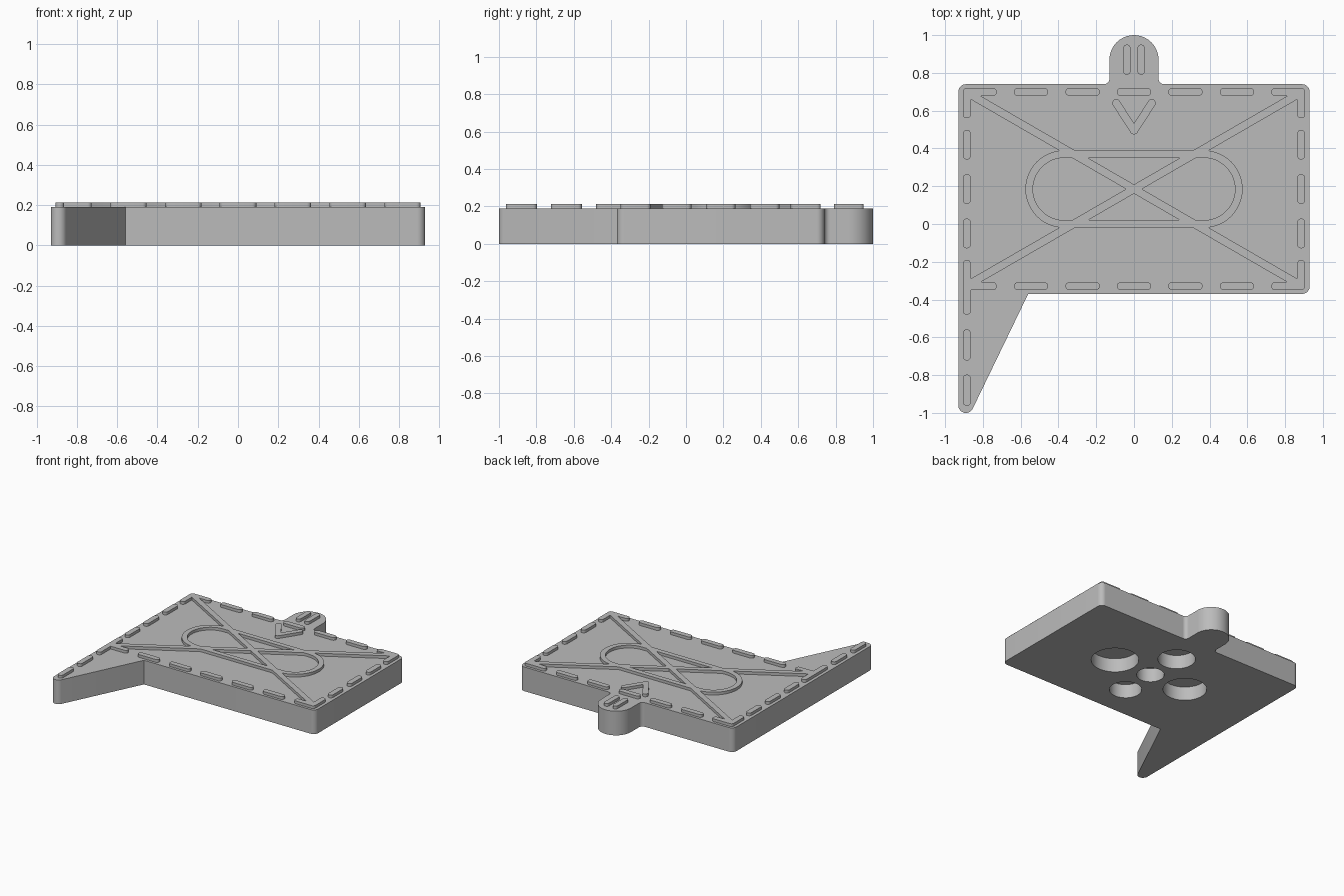
import bpy
import bmesh
import math
from mathutils import Vector

cube = bpy.data.objects.get("Cube")
if cube:
    bpy.data.objects.remove(cube, do_unlink=True)

BASE, TOP = 0.19, 0.212      # plate height and ridge height
MID = 0.185                  # y of the centre of the rectangle
W = 0.042                    # ridge width

grey = bpy.data.materials.new("plain_grey")
grey.use_nodes = True
grey.diffuse_color = (0.5, 0.5, 0.5, 1)
grey.node_tree.nodes["Principled BSDF"].inputs["Base Color"].default_value = (0.5, 0.5, 0.5, 1)


def rounded(corners, steps=10):
    """Outline of a polygon given as (x, y, corner radius)."""
    out = []
    n = len(corners)
    for i, (x, y, r) in enumerate(corners):
        p = Vector((x, y))
        if r == 0:
            out.append(p)
            continue
        a = (Vector(corners[i - 1][:2]) - p).normalized()
        b = (Vector(corners[(i + 1) % n][:2]) - p).normalized()
        half = a.angle(b) / 2
        centre = p + (a + b).normalized() * r / math.sin(half)
        start = p + a * r / math.tan(half) - centre
        end = p + b * r / math.tan(half) - centre
        sweep = math.atan2(start.x * end.y - start.y * end.x, start.dot(end))
        for k in range(steps + 1):
            t = sweep * k / steps
            c, s = math.cos(t), math.sin(t)
            q = centre + Vector((start.x * c - start.y * s, start.x * s + start.y * c))
            if not out or (q - out[-1]).length > 1e-4:
                out.append(q)
    if (out[0] - out[-1]).length < 1e-4:
        out.pop()
    return out


def bar(p, q, width=W, steps=8):
    """Round-ended bar from p to q."""
    p, q = Vector(p), Vector(q)
    turn = math.atan2(q.y - p.y, q.x - p.x)
    out = []
    for centre, begin in ((q, turn - math.pi / 2), (p, turn + math.pi / 2)):
        for k in range(steps + 1):
            t = begin + math.pi * k / steps
            out.append(centre + Vector((math.cos(t), math.sin(t))) * width / 2)
    return out


def circle(x, y, r, n=48):
    return [Vector((x + r * math.cos(k * math.tau / n), y + r * math.sin(k * math.tau / n)))
            for k in range(n)]


def prism(name, outlines, z0=BASE, z1=TOP):
    """Extrude one or more outlines into a single object."""
    bm = bmesh.new()
    for outline in outlines:
        low = [bm.verts.new((v.x, v.y, z0)) for v in outline]
        high = [bm.verts.new((v.x, v.y, z1)) for v in outline]
        bm.faces.new(low[::-1])
        bm.faces.new(high)
        for i in range(len(low)):
            j = (i + 1) % len(low)
            bm.faces.new((low[i], low[j], high[j], high[i]))
    bmesh.ops.recalc_face_normals(bm, faces=bm.faces)
    mesh = bpy.data.meshes.new(name)
    bm.to_mesh(mesh)
    bm.free()
    mesh.materials.append(grey)
    obj = bpy.data.objects.new(name, mesh)
    bpy.context.collection.objects.link(obj)
    return obj


def select(obj):
    bpy.ops.object.select_all(action='DESELECT')
    obj.select_set(True)
    bpy.context.view_layer.objects.active = obj


def combine(target, tool, operation):
    mod = target.modifiers.new("cut", 'BOOLEAN')
    mod.operation, mod.solver, mod.object = operation, 'EXACT', tool
    select(target)
    bpy.ops.object.modifier_apply(modifier=mod.name)
    bpy.data.objects.remove(tool, do_unlink=True)


# Plate with pointed tail and round tab
plate = prism("plate", [rounded([
    (-0.93, -1.135, 0.04), (-0.56, -0.37, 0), (0.93, -0.37, 0.04), (0.93, 0.74, 0.04),
    (0.13, 0.74, 0.03), (0.13, 1.0, 0.13), (-0.13, 1.0, 0.13), (-0.13, 0.74, 0.03),
    (-0.93, 0.74, 0.04)])], 0, BASE)

# Round pockets in the underside
pockets = [(0, 0, 0.10), (0.335, 0, 0.172), (-0.325, 0, 0.158), (0, 0.295, 0.136), (0, -0.28, 0.117)]
combine(plate, prism("pocket_cutter", [circle(x, MID + y, r) for x, y, r in pockets], -0.05, 0.11),
        'DIFFERENCE')

# Long ring, diagonal cross and corner brackets joined into one ridge
cross = prism("ring_and_cross", [bar((-0.37, MID), (0.37, MID), 0.41, 24)])
combine(cross, prism("ring_cutter", [bar((-0.37, MID), (0.37, MID), 0.33, 24)], 0, 1), 'DIFFERENCE')
reach = 0.885
rise = reach * math.tan(math.radians(30))
for s in (1, -1):
    diagonal = bar((-reach, MID - s * rise), (reach, MID + s * rise), W, 4)
    combine(cross, prism("diagonal", [diagonal]), 'UNION')
for sx in (1, -1):
    for sy in (1, -1):
        leg = 0.665 if sx < 0 and sy < 0 else 0.375
        outer, inner = 0.535, 0.493
        if leg > outer:      # the bracket that runs on into the tail
            shape = [(0.906, 0.375, 0.02), (0.906, leg, 0.02), (0.864, leg, 0.02), (0.864, outer, 0),
                     (0.727, outer, 0.02), (0.727, inner, 0.02), (0.864, inner, 0), (0.864, 0.375, 0.02)]
        else:
            shape = [(0.906, outer, 0.02), (0.906, leg, 0.02), (0.864, leg, 0.02),
                     (0.864, inner, 0), (0.727, inner, 0.02), (0.727, outer, 0.02)]
        outline = rounded([(sx * x, MID + sy * y, r) for x, y, r in shape], 5)
        combine(cross, prism("bracket", [outline]), 'UNION')

# Dashes around the border and down the tail
dashes = []
for x in (-0.545, -0.272, 0, 0.272, 0.545):
    for y in (MID - 0.514, MID + 0.514):
        dashes.append(bar((x - 0.07, y), (x + 0.07, y)))
for x in (-0.885, 0.885):
    for y in (MID - 0.235, MID, MID + 0.235):
        dashes.append(bar((x, y - 0.058), (x, y + 0.058)))
for y in (-0.64, -0.88):
    dashes.append(bar((-0.885, y - 0.062), (-0.885, y + 0.062)))
border = prism("border_dashes", dashes)

# Chevron below the tab
chevron = prism("chevron", [bar((-0.094, 0.64), (0, 0.495))])
combine(chevron, prism("chevron_arm", [bar((0.094, 0.64), (0, 0.495))]), 'UNION')

# Twin bars on the tab
tab_bars = prism("tab_bars", [bar((x, 0.81), (x, 0.93), 0.04) for x in (-0.038, 0.038)])

for obj in (plate, cross, border, chevron, tab_bars):
    select(obj)
    bpy.ops.object.shade_smooth_by_angle(angle=math.radians(30))
